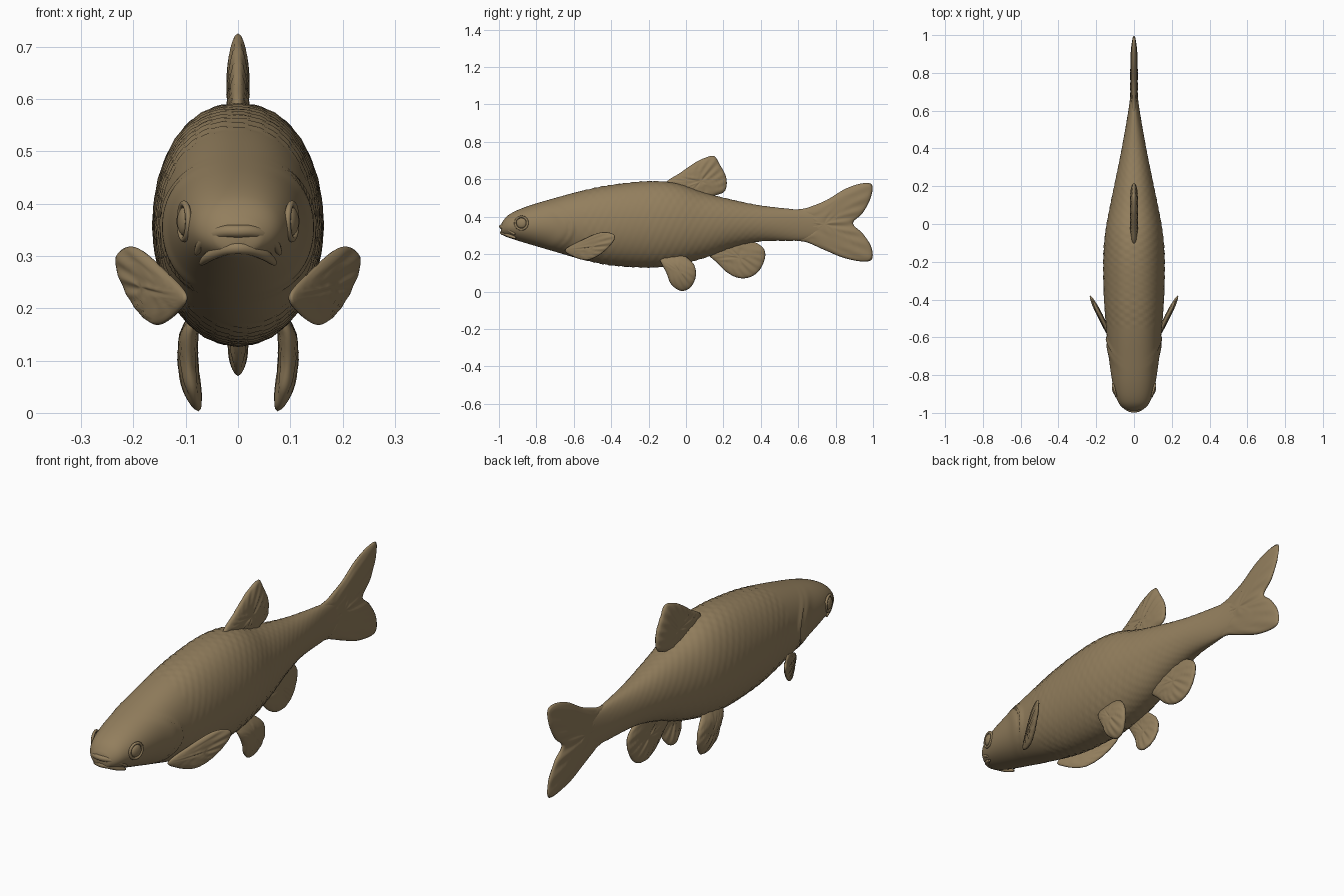
import bpy, bmesh, math
from mathutils import Vector

cube = bpy.data.objects.get("Cube")
if cube:
    bpy.data.objects.remove(cube, do_unlink=True)

skin = bpy.data.materials.new("olive brown skin")
skin.use_nodes = True
COLOR = (0.29, 0.21, 0.11, 1)
skin.diffuse_color = COLOR
bsdf = skin.node_tree.nodes["Principled BSDF"]
bsdf.inputs["Base Color"].default_value = COLOR
bsdf.inputs["Roughness"].default_value = 0.7


def spline(points, steps, closed=False):
    """Smooth curve through the points, any dimension."""
    pts = [Vector(p) for p in points]
    n = len(pts)
    pick = (lambda i: pts[i % n]) if closed else (lambda i: pts[max(0, min(n - 1, i))])
    out = []
    for i in range(n if closed else n - 1):
        a, b, c, d = (pick(i + k) for k in (-1, 0, 1, 2))
        for s in range(steps):
            t = s / steps
            out.append((b * 2 + (c - a) * t + (a * 2 - b * 5 + c * 4 - d) * t ** 2
                        + (b * 3 - a - c * 3 + d) * t ** 3) / 2)
    return out if closed else out + [pts[-1]]


def finish(name, bm):
    bmesh.ops.recalc_face_normals(bm, faces=bm.faces[:])
    mesh = bpy.data.meshes.new(name)
    bm.to_mesh(mesh)
    bm.free()
    mesh.materials.append(skin)
    for poly in mesh.polygons:
        poly.use_smooth = True
    obj = bpy.data.objects.new(name, mesh)
    bpy.context.collection.objects.link(obj)
    return obj


def bridge(bm, r1, r2):
    n = len(r1)
    for i in range(n):
        j = (i + 1) % n
        bm.faces.new((r1[i], r1[j], r2[j], r2[i]))


def power(v, e):
    return math.copysign(abs(v) ** e, v)


# Body stations: y, top, bottom, half width
STATIONS = [
    (-.99, .345, .322, .012), (-.98, .375, .302, .05), (-.94, .415, .285, .085),
    (-.85, .455, .257, .112), (-.7, .5, .213, .134), (-.55, .54, .17, .147),
    (-.4, .57, .14, .159), (-.2, .59, .128, .163), (-.05, .578, .142, .153),
    (.1, .528, .18, .126), (.25, .49, .235, .095), (.4, .46, .268, .065),
    (.6, .437, .272, .03), (.72, .425, .285, .015),
]


def make_body():
    bm = bmesh.new()
    rings, segs = [], 80
    for y, top, bottom, width in spline(STATIONS, 14):
        mid, half = (top + bottom) / 2, (top - bottom) / 2
        ring = []
        for k in range(segs):
            a = math.tau * k / segs
            z = mid + half * math.sin(a)
            x = width * power(math.cos(a), 0.88 if z > mid else 0.98)
            # Gill cover: a raised plate ending in a curved groove
            edge = -.61 - 6 * (z - .34) ** 2
            fade = max(0, 1 - (abs(z - .34) / .15) ** 4)
            groove = -.01 * math.exp(-((y - edge) / .012) ** 2)
            plate = .006 * math.exp(-((y - edge + .04) / .035) ** 2)
            x += math.copysign((groove + plate) * fade, math.cos(a)) * abs(math.cos(a))
            # Faint overlapping scales behind the gills
            grow = 1
            if -.55 < y < .6:
                grow += .009 * math.sin(y * 150) * math.cos(k * math.tau / 5)
            ring.append(bm.verts.new((x * grow, y, mid + (z - mid) * grow)))
        rings.append(ring)
    for r1, r2 in zip(rings, rings[1:]):
        bridge(bm, r1, r2)
    bm.faces.new(rings[0])
    bm.faces.new(rings[-1])
    finish("body", bm)


def make_fin(name, outline, center, root, thick, rays, plane=lambda y, z: 0, side=1):
    """Pillow-shaped fin from a (y, z) outline, with rays fanning from the root."""
    bm = bmesh.new()
    edge = spline(outline, 8, closed=True)
    mid = Vector(center)
    levels = [.15, .3, .45, .6, .72, .82, .9, .96]

    def vert(p, s, face):
        d = p - Vector(root)
        ripple = math.sin(math.atan2(d.y, d.x) * rays) * .0025 * min(1, d.length * 8)
        h = max(.002, thick * math.sqrt(1 - s ** 3) + ripple * (1 - s ** 6))
        return bm.verts.new((side * (plane(p.x, p.y) + face * h), p.x, p.y))

    rim = [bm.verts.new((side * plane(p.x, p.y), p.x, p.y)) for p in edge]
    for face in (1, -1):
        rings = [[vert(mid.lerp(p, s), s, face) for p in edge] for s in levels] + [rim]
        for r1, r2 in zip(rings, rings[1:]):
            bridge(bm, r1, r2)
        hub = vert(mid, 0, face)
        for i, v in enumerate(rings[0]):
            bm.faces.new((hub, v, rings[0][(i + 1) % len(edge)]))
    return finish(name, bm)


def make_lip(name, half, radius):
    points = [(-x, y, z) for x, y, z in reversed(half[1:])] + half
    curve = bpy.data.curves.new(name, "CURVE")
    curve.dimensions = "3D"
    curve.bevel_depth = radius
    curve.bevel_resolution = 4
    curve.use_fill_caps = True
    path = spline(points, 6)
    line = curve.splines.new("POLY")
    line.points.add(len(path) - 1)
    for i, p in enumerate(path):
        line.points[i].co = (*p, 1)
        line.points[i].radius = 1 - .6 * abs(2 * i / (len(path) - 1) - 1) ** 3
    curve.materials.append(skin)
    bpy.context.collection.objects.link(bpy.data.objects.new(name, curve))


def dress(name, scale, turn):
    obj = bpy.context.object
    obj.name = name
    obj.scale = scale
    obj.rotation_euler = turn
    obj.data.materials.append(skin)
    bpy.ops.object.shade_smooth()


make_body()

# Mouth
make_lip("upper_lip", [(0, -.987, .347), (.035, -.977, .345), (.065, -.948, .329),
                       (.08, -.915, .305)], .012)
make_lip("lower_lip", [(0, -.982, .315), (.03, -.97, .311), (.055, -.945, .299),
                       (.07, -.91, .286)], .012)

# Single fins along the middle
make_fin("tail_fin", [
    (.56, .42), (.65, .448), (.75, .488), (.85, .548), (.94, .578), (.995, .57),
    (.987, .5), (.945, .42), (.893, .365), (.945, .31), (.99, .24), (.995, .175),
    (.95, .16), (.85, .178), (.75, .218), (.65, .262), (.56, .29)],
    (.74, .36), (.55, .36), .018, 44)
make_fin("dorsal_fin", [
    (-.11, .575), (-.03, .635), (.05, .69), (.1, .714), (.15, .724), (.18, .68),
    (.212, .62), (.217, .565), (.2, .53), (.15, .51), (.08, .47), (-.06, .5)],
    (.08, .59), (-.03, .47), .02, 44)
make_fin("anal_fin", [
    (.12, .21), (.17, .15), (.22, .102), (.28, .073), (.34, .076), (.39, .11),
    (.42, .17), (.42, .22), (.385, .255), (.3, .29), (.2, .28)],
    (.29, .18), (.17, .28), .019, 40)

# Paired fins and eyes
for side, word in ((1, "left"), (-1, "right")):
    make_fin(word + "_pelvic_fin", [
        (-.14, .175), (-.105, .1), (-.08, .04), (-.03, .004), (.02, .018), (.05, .07),
        (.05, .125), (.025, .165), (-.04, .21), (-.11, .21)],
        (-.03, .1), (-.1, .2), .018, 34,
        lambda y, z: .096 - 1.6 * (z - .115) ** 2 - max(0, z - .15) * .2, side)
    make_fin(word + "_pectoral_fin", [
        (-.645, .225), (-.55, .278), (-.46, .315), (-.4, .312), (-.38, .285),
        (-.42, .23), (-.48, .185), (-.54, .168), (-.61, .19)],
        (-.5, .24), (-.66, .22), .014, 50,
        lambda y, z: .112 + .5 * (y + .62), side)
    tilt = (0, 0, side * math.radians(-14))
    spot = (side * .103, -.88, .366)
    bpy.ops.mesh.primitive_uv_sphere_add(segments=32, ring_count=16, radius=.027, location=spot)
    dress(word + "_eye", (.45, 1, 1), tilt)
    bpy.ops.mesh.primitive_torus_add(major_radius=.034, minor_radius=.006, location=spot,
                                     major_segments=40, minor_segments=10)
    dress(word + "_eye_rim", (1, 1, 1), (0, math.pi / 2, tilt[2]))
